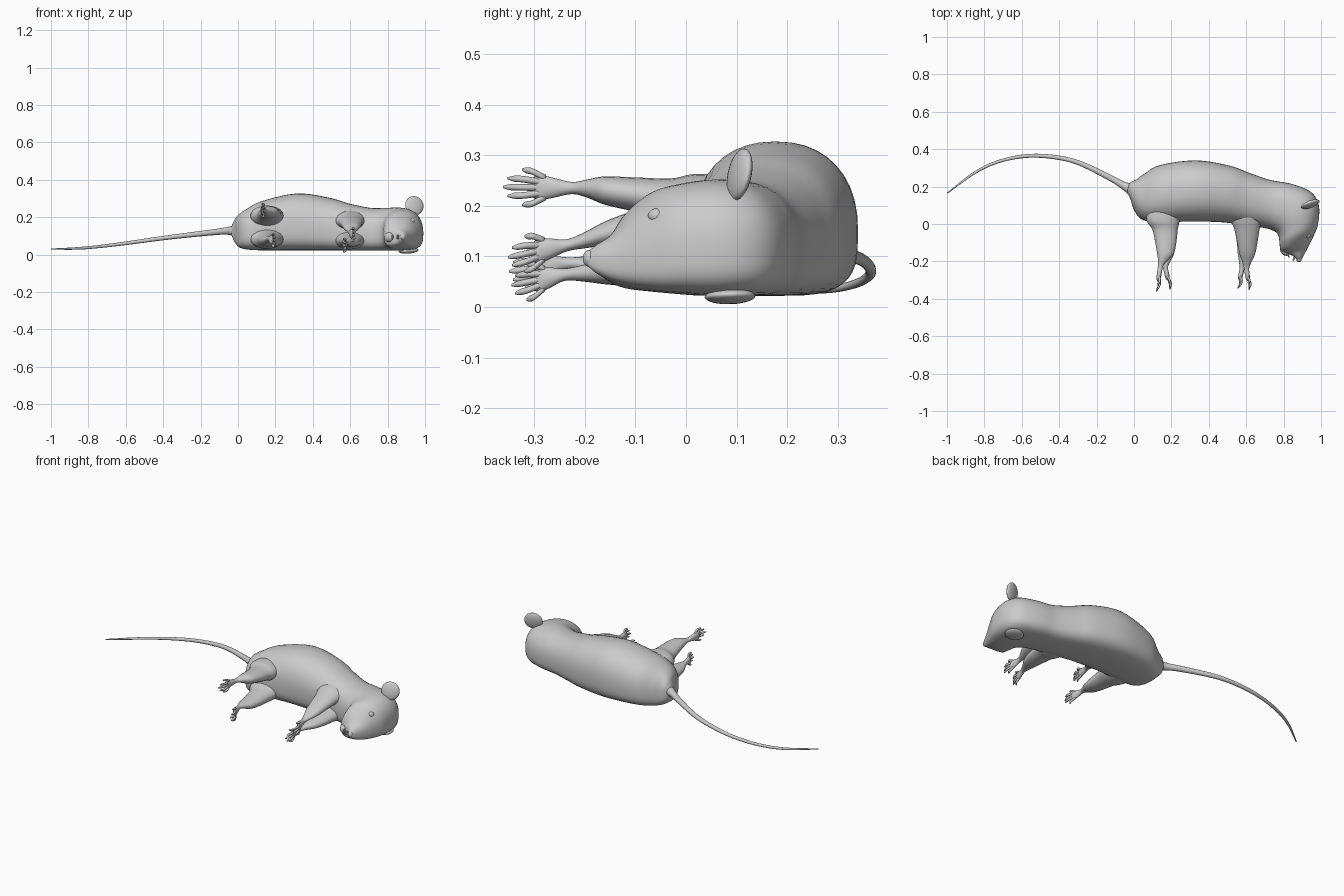
import bpy, bmesh
from math import sin, cos, pi, copysign
from mathutils import Vector, Matrix


def spline(rows, sub):
    """Catmull-Rom interpolation of rows of numbers."""
    out = []
    for i in range(len(rows) - 1):
        a, b = rows[max(i - 1, 0)], rows[i]
        c, d = rows[i + 1], rows[min(i + 2, len(rows) - 1)]
        for k in range(sub):
            t = k / sub
            out.append([0.5 * (2 * q + (r - p) * t + (2 * p - 5 * q + 4 * r - s) * t * t
                               + (3 * q - p - 3 * r + s) * t ** 3)
                        for p, q, r, s in zip(a, b, c, d)])
    return out + [list(rows[-1])]


def loft(bm, rows, n=16, sub=4, low=2.0, high=2.0, mid=0.5):
    """Skin sections given as (back x, y, belly x, y, z low, z high)."""
    rings = []
    for dx, dy, vx, vy, z0, z1 in spline(rows, sub):
        zc = z0 + (z1 - z0) * mid
        ring = []
        for k in range(n):
            c, s = cos(2 * pi * k / n), sin(2 * pi * k / n)
            p = high if s > 0 else low
            u = copysign(abs(c) ** (2 / p), c)
            w = copysign(abs(s) ** (2 / p), s)
            z = zc + w * ((z1 - zc) if s > 0 else (zc - z0))
            ring.append(bm.verts.new(((dx + vx) / 2 + u * (dx - vx) / 2,
                                      (dy + vy) / 2 + u * (dy - vy) / 2, z)))
        rings.append(ring)
    for r, q in zip(rings, rings[1:]):
        for k in range(n):
            j = (k + 1) % n
            bm.faces.new((r[k], r[j], q[j], q[k]))
    bm.faces.new(rings[0])
    bm.faces.new(rings[-1])


def limb(rows):
    """Limb sections running along y from (x, y, z, x radius, z radius)."""
    return [(x + rx, y, x - rx, y, z - rz, z + rz) for x, y, z, rx, rz in rows]


def finish(name, bm):
    bmesh.ops.recalc_face_normals(bm, faces=bm.faces)
    me = bpy.data.meshes.new(name)
    bm.to_mesh(me)
    bm.free()
    me.shade_smooth()
    ob = bpy.data.objects.new(name, me)
    bpy.context.collection.objects.link(ob)
    return ob


def ball(name, loc, size, rot=(0, 0, 0)):
    bm = bmesh.new()
    bmesh.ops.create_uvsphere(bm, u_segments=24, v_segments=14, radius=1)
    ob = finish(name, bm)
    ob.location, ob.scale, ob.rotation_euler = loc, size, rot
    return ob


# Body and head: lying on its side, head bent towards the belly
bm = bmesh.new()
loft(bm, [
    (-0.035, .205, -0.035, .165, .105, .150),
    (-0.015, .225, -0.018, .130, .065, .190),
    (0.015, .240, 0.000, .075, .040, .218),
    (.055, .268, .040, .025, .028, .245),
    (.14, .315, .12, .010, .023, .287),
    (.33, .340, .30, .013, .022, .327),
    (.51, .312, .46, .010, .022, .305),
    (.62, .272, .58, -.005, .022, .272),
    (.73, .235, .69, -.020, .022, .250),
    (.84, .215, .738, -.033, .022, .250),
    (.945, .172, .765, -.050, .022, .252),
    (.988, .100, .775, -.075, .025, .246),
    (.984, .000, .778, -.105, .030, .230),
    (.958, -.070, .785, -.140, .036, .190),
    (.925, -.135, .812, -.155, .048, .145),
    (.903, -.178, .845, -.168, .065, .125),
    (.890, -.198, .866, -.186, .082, .110),
], n=40, sub=5, low=3.4, high=2.25, mid=.42)
finish("body", bm)

# Nose, lower jaw and front teeth
ball("nose", (.882, -.190, .096), (.014, .014, .017))
ball("lower_jaw", (.808, -.138, .093), (.026, .034, .028), (0, 0, .5))
for i, z in enumerate((.089, .101)):
    ball(f"upper_tooth_{i + 1}", (.855, -.184, z), (.005, .014, .005), (0, 0, -.4))
    ball(f"lower_tooth_{i + 1}", (.826, -.170, z), (.004, .012, .005), (0, 0, .4))

# Ears and eyes
ball("upper_ear", (.943, .106, .262), (.052, .017, .052), (-.2, 0, .35))
ball("lower_ear", (.912, .087, .021), (.054, .050, .015), (0, -.08, .3))
ball("upper_eye", (.928, -.058, .180), (.017, .017, .015))
ball("lower_eye", (.928, -.058, .054), (.017, .017, .014))

# Tail
bm = bmesh.new()
path = [(.03, .165, .128, .045), (-.02, .188, .128, .030), (-.06, .208, .127, .020),
        (-.13, .248, .120, .016), (-.29, .325, .102, .013), (-.42, .357, .086, .0115),
        (-.57, .364, .065, .010), (-.72, .335, .046, .0085), (-.85, .275, .034, .007),
        (-.998, .165, .030, .003)]
rows = []
for i, (x, y, z, r) in enumerate(path):
    a, b = path[max(i - 1, 0)], path[min(i + 1, len(path) - 1)]
    t = Vector((b[0] - a[0], b[1] - a[1])).normalized()
    rows.append((x + t.y * r, y - t.x * r, x - t.y * r, y + t.x * r, z - r, z + r))
loft(bm, rows, n=16, sub=6)
finish("tail", bm)


def leg(name, rows, ankle, tip):
    """Leg with flattened paw and five fanned toes."""
    bm = bmesh.new()
    ax, ay, az = ankle
    tx, ty, tz = tip
    A, T = Vector(ankle), Vector(tip)
    p1, p2 = A.lerp(T, .28), A.lerp(T, .48)
    loft(bm, limb(rows + [(ax, ay, az, .014, .012), (*p1, .013, .020),
                          (*p2, .011, .025), (*A.lerp(T, .6), .005, .016)]), n=20, sub=5)
    for k in range(-2, 3):
        reach = 1 - .07 * k * k
        s = A.lerp(T, .38) + Vector((0, 0, k * .009))
        e = A.lerp(T, reach) + Vector((.005 * (k % 2), 0, k * .0175))
        m = s.lerp(e, .55) + Vector((.008, 0, k * .002))
        loft(bm, limb([(*s, .007, .007), (*m, .0065, .0065),
                       (*m.lerp(e, .6), .006, .006), (*e, .002, .002)]), n=8, sub=3)
    finish(name, bm)


# Hind legs
leg("upper_hind_leg",
    [(.155, .10, .200, .085, .060), (.155, .02, .208, .088, .055), (.166, -.03, .212, .068, .042),
     (.170, -.10, .222, .056, .034), (.168, -.16, .230, .044, .028), (.155, -.195, .234, .026, .018)],
    (.142, -.225, .235), (.120, -.362, .237))
leg("lower_hind_leg",
    [(.155, .10, .090, .085, .060), (.155, .02, .083, .088, .052), (.166, -.03, .078, .068, .042),
     (.170, -.10, .075, .056, .034), (.170, -.16, .077, .044, .026), (.168, -.20, .083, .026, .017)],
    (.168, -.232, .086), (.192, -.350, .070))

# Front legs
leg("upper_front_leg",
    [(.600, .10, .190, .080, .060), (.600, .02, .182, .080, .050), (.604, -.03, .175, .067, .040),
     (.606, -.10, .160, .054, .032), (.606, -.16, .145, .042, .024), (.604, -.20, .132, .026, .016)],
    (.602, -.235, .122), (.615, -.352, .098))
leg("lower_front_leg",
    [(.600, .10, .085, .080, .055), (.600, .02, .078, .080, .050), (.604, -.03, .075, .067, .038),
     (.604, -.10, .071, .054, .031), (.597, -.16, .069, .042, .024), (.587, -.20, .067, .026, .017)],
    (.578, -.238, .064), (.556, -.345, .043))
